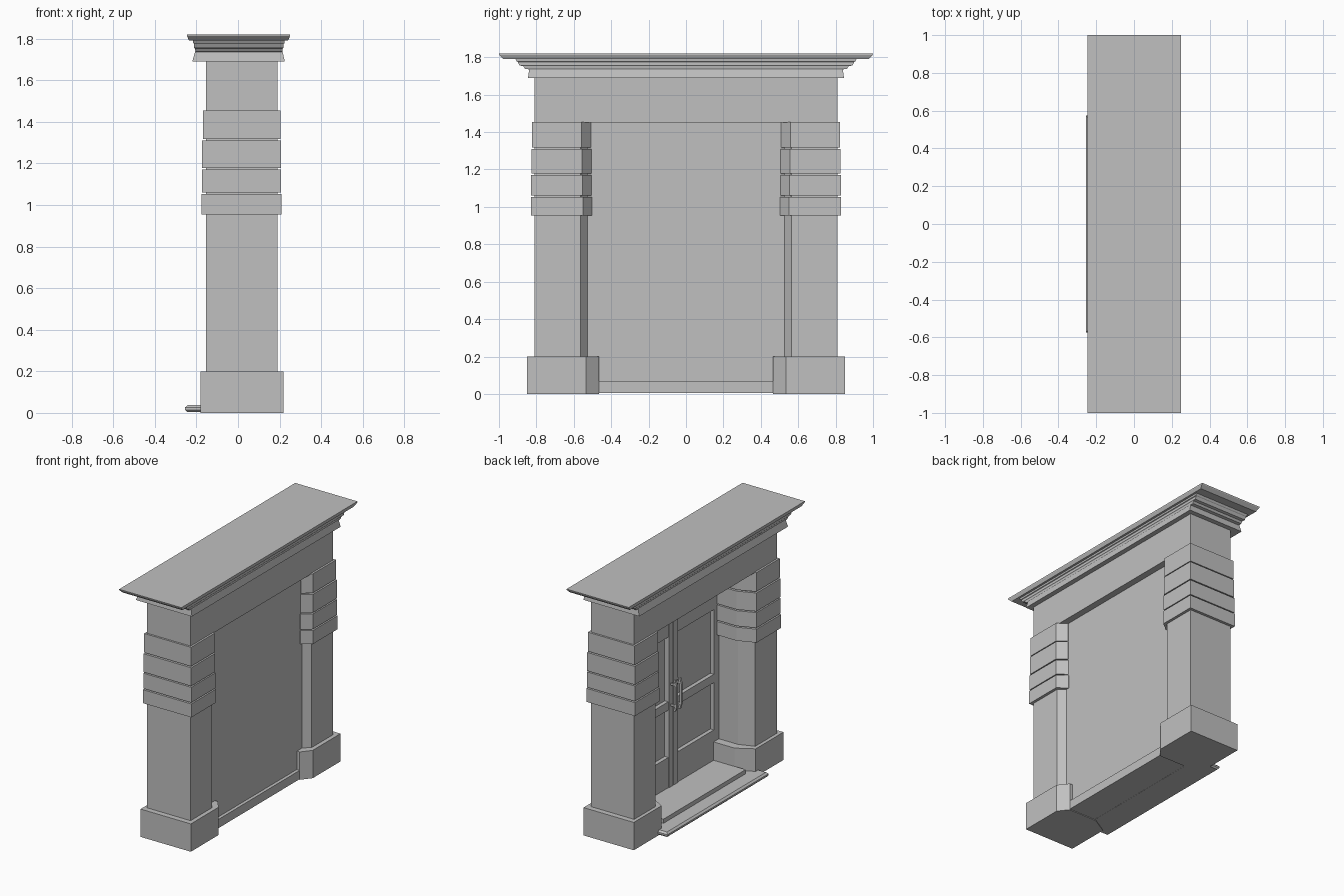
import bpy, bmesh

if "Cube" in bpy.data.objects:
    bpy.data.objects.remove(bpy.data.objects["Cube"], do_unlink=True)

GREY = (0.53, 0.53, 0.53, 1)
stone = bpy.data.materials.new("plain_grey")
stone.use_nodes = True
stone.diffuse_color = GREY
bsdf = next(n for n in stone.node_tree.nodes if n.type == 'BSDF_PRINCIPLED')
bsdf.inputs["Base Color"].default_value = GREY


def loft(name, rings):
    """Closed solid through a list of equal-length point rings."""
    bm = bmesh.new()
    loops = [[bm.verts.new(p) for p in ring] for ring in rings]
    bm.faces.new(loops[0])
    bm.faces.new(loops[-1])
    n = len(loops[0])
    for a, b in zip(loops, loops[1:]):
        for i in range(n):
            j = (i + 1) % n
            bm.faces.new((a[i], a[j], b[j], b[i]))
    bmesh.ops.recalc_face_normals(bm, faces=bm.faces)
    mesh = bpy.data.meshes.new(name)
    bm.to_mesh(mesh)
    bm.free()
    mesh.materials.append(stone)
    obj = bpy.data.objects.new(name, mesh)
    bpy.context.collection.objects.link(obj)
    return obj


def rect(x0, x1, y0, y1, z):
    return [(x0, y0, z), (x1, y0, z), (x1, y1, z), (x0, y1, z)]


def box(name, x0, x1, y0, y1, z0, z1):
    return loft(name, [rect(x0, x1, y0, y1, z) for z in (z0, z1)])


def prism(name, plan, side, z0, z1):
    return loft(name, [[(x, y * side, z) for x, y in plan] for z in (z0, z1)])


def pillar_plan(front, back, outer, inner, cut, front_in, back_in):
    """Pillar outline with both inner corners cut off."""
    return [(front, outer), (back, outer), (back, inner + cut),
            (back_in, inner), (front_in, inner), (front, inner + cut)]


SIDES = ((1, "left"), (-1, "right"))
shaft = pillar_plan(-0.155, 0.19, 0.81, 0.525, 0.04, -0.045, 0.14)
plinth = pillar_plan(-0.18, 0.22, 0.85, 0.465, 0.07, -0.06, 0.165)
bands = [(0.955, 1.052, 0.020), (1.060, 1.170, 0.018),
         (1.178, 1.310, 0.017), (1.318, 1.455, 0.014)]

# Pillars with plinths and raised bands
for side, label in SIDES:
    prism(label + "_plinth", plinth, side, 0, 0.2)
    prism(label + "_pillar", shaft, side, 0.19, 1.46)
    for i, (z0, z1, out) in enumerate(bands):
        plan = pillar_plan(-0.155 - out, 0.19 + out, 0.81 + out, 0.522 - out,
                           0.05, -0.05, 0.145)
        prism(f"{label}_band_{i + 1}", plan, side, z0, z1)

# Lintel and moulded cornice
box("lintel", -0.155, 0.19, -0.81, 0.81, 1.45, 1.7)
cornice = [(-0.22, 0.225, 0.845, 1.69), (-0.207, 0.215, 0.838, 1.735),
           (-0.205, 0.213, 0.86, 1.738), (-0.207, 0.215, 0.87, 1.752),
           (-0.211, 0.218, 0.89, 1.756), (-0.211, 0.218, 0.90, 1.775),
           (-0.215, 0.223, 0.905, 1.778), (-0.217, 0.225, 0.915, 1.795)]
loft("cornice", [rect(a, b, -y, y, z) for a, b, y, z in cornice])
shelf = [(-0.235, 0.24, 0.975, 1.79), (-0.245, 0.25, 0.998, 1.812),
         (-0.245, 0.25, 1.0, 1.82)]
loft("top_shelf", [rect(a, b, -y, y, z) for a, b, y, z in shelf])

# Threshold and front step
box("threshold", -0.147, 0.165, -0.467, 0.467, 0.005, 0.068)
step = [(-0.245, 0.565, 0.004), (-0.255, 0.575, 0.014),
        (-0.255, 0.575, 0.026), (-0.242, 0.562, 0.038)]
loft("front_step", [rect(x, -0.05, -y, y, z) for x, y, z in step])

# Double door: backing, rails, stiles and handles
box("door_backing", 0.134, 0.142, -0.53, 0.53, 0.05, 1.46)
for name, z0, z1 in (("bottom", 0.05, 0.285), ("middle", 0.625, 0.685),
                     ("top", 1.15, 1.46)):
    box(name + "_rail", 0.106, 0.136, -0.53, 0.53, z0, z1)
for side, label in SIDES:
    for part, a, b, x in (("outer", 0.467, 0.53, 0.106),
                          ("meeting", 0.002, 0.05, 0.1)):
        y0, y1 = sorted((a * side, b * side))
        box(f"{label}_{part}_stile", x, 0.136, y0, y1, 0.068, 1.46)
    y = 0.026 * side
    grip = [(0.062, 0.62), (0.05, 0.66), (0.05, 0.80), (0.062, 0.84)]
    loft(label + "_handle", [rect(x, x + 0.015, y - 0.008, y + 0.008, z)
                             for x, z in grip])
    for z, end in ((0.65, "lower"), (0.80, "upper")):
        box(f"{label}_{end}_handle_post", 0.055, 0.102, y - 0.006, y + 0.006,
            z, z + 0.014)
